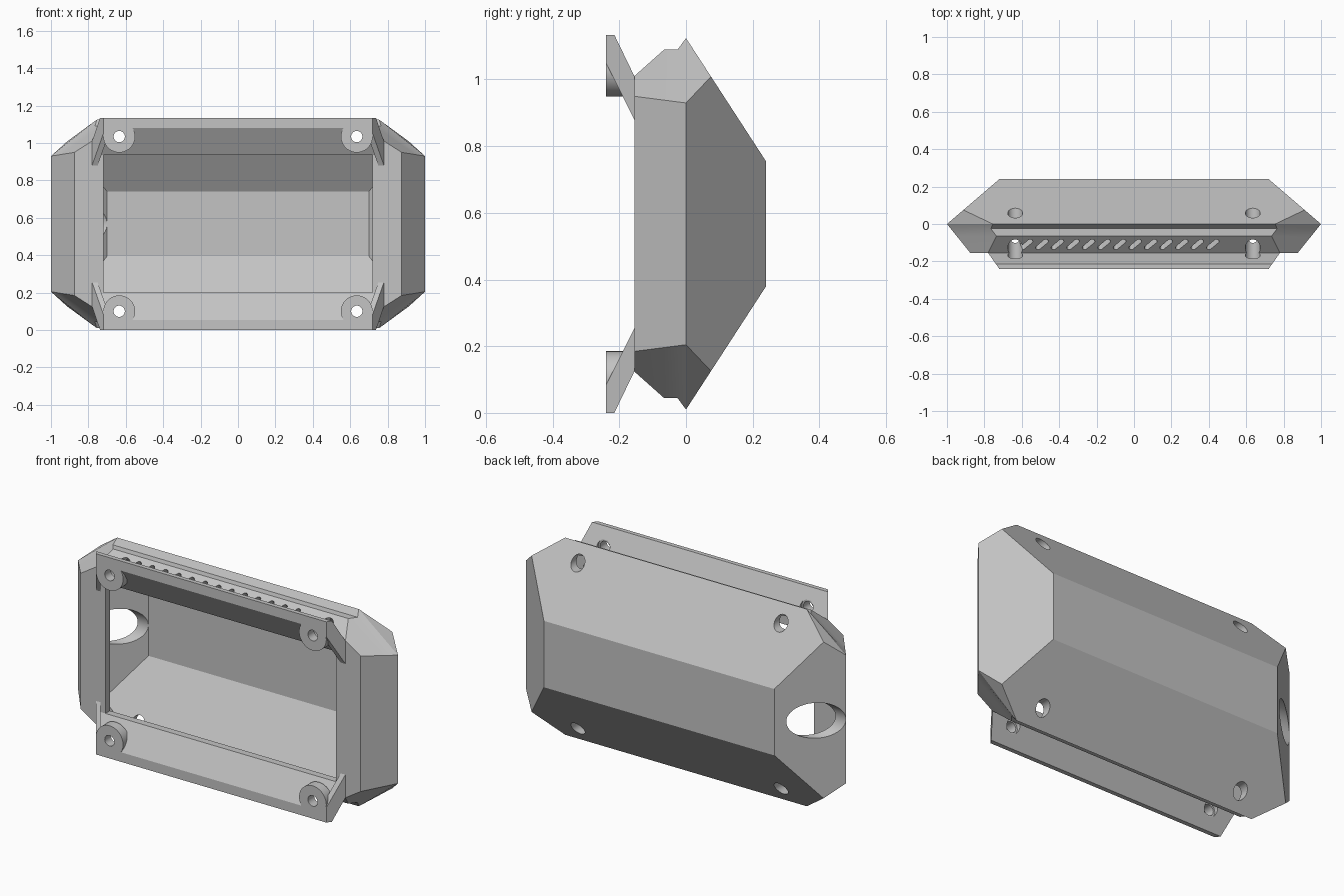
import bpy, bmesh, math
from mathutils import Matrix, Vector

cube = bpy.data.objects.get("Cube")
if cube:
    bpy.data.objects.remove(cube, do_unlink=True)

MID = 0.567            # height of the horizontal symmetry plane
UP = Matrix.Translation((0, 0, MID))

grey = bpy.data.materials.new("plain_grey")
grey.use_nodes = True
grey.diffuse_color = (0.55, 0.55, 0.55, 1)
grey.node_tree.nodes["Principled BSDF"].inputs["Base Color"].default_value = grey.diffuse_color


def finish(bm, name):
    """Turn a bmesh built around the symmetry plane into an object."""
    bmesh.ops.remove_doubles(bm, verts=bm.verts, dist=1e-5)
    bmesh.ops.recalc_face_normals(bm, faces=bm.faces)
    bm.transform(UP)
    mesh = bpy.data.meshes.new(name)
    bm.to_mesh(mesh)
    bm.free()
    mesh.materials.append(grey)
    obj = bpy.data.objects.new(name, mesh)
    bpy.context.collection.objects.link(obj)
    return obj


def skin(bm, loops):
    """Skin a list of equal-length point loops and cap both ends."""
    rows = [[bm.verts.new(p) for p in loop] for loop in loops]
    n = len(rows[0])
    for a, b in zip(rows, rows[1:]):
        for i in range(n):
            j = (i + 1) % n
            bm.faces.new((a[i], a[j], b[j], b[i]))
    bm.faces.new(rows[0])
    bm.faces.new(rows[-1])


def octagon(y, side, side_h, top, top_h):
    quarter = [(side, side_h), (top, top_h)]
    half = quarter + [(-x, h) for x, h in reversed(quarter)]
    return [(x, y, h) for x, h in half] + [(x, y, -h) for x, h in reversed(half)]


def housing(rings, name):
    bm = bmesh.new()
    skin(bm, [octagon(*r) for r in rings])
    return finish(bm, name)


def rod(bm, x, h, y0, y1, r, seg=32):
    """Cylinder along y."""
    m = Matrix.Translation((x, (y0 + y1) / 2, h)) @ Matrix.Rotation(math.pi / 2, 4, 'X')
    return bmesh.ops.create_cone(bm, cap_ends=True, segments=seg, radius1=r,
                                 radius2=r, depth=abs(y1 - y0), matrix=m)["verts"]


def cut(obj, cutters):
    bpy.context.view_layer.objects.active = obj
    for c in cutters:
        mod = obj.modifiers.new("cut", 'BOOLEAN')
        mod.operation, mod.solver, mod.object = 'DIFFERENCE', 'EXACT', c
        bpy.ops.object.modifier_apply(modifier=mod.name)


CORNERS = [(sx * 0.635, sz * 0.467) for sx in (-1, 1) for sz in (-1, 1)]

# Faceted housing and its hollow
shell = housing([
    (0.24, 0.72, 0.1875, 0.72, 0.1875),
    (0.075, 0.9125, 0.4416, 0.9125, 0.4416),
    (0, 1, 0.3625, 0.755, 0.557),
    (-0.025, 0.98, 0.3657, 0.765, 0.523),
    (-0.065, 0.9476, 0.3709, 0.735, 0.523),
    (-0.155, 0.875, 0.3825, 0.78, 0.443)], "housing")
hollow = housing([
    (0.2, 0.70, 0.1725, 0.70, 0.1725),
    (0.05, 0.875, 0.4035, 0.875, 0.4035),
    (0, 0.935, 0.34, 0.73, 0.48),
    (-0.115, 0.86, 0.36, 0.75, 0.42)], "hollow_cutter")

# Front opening
bm = bmesh.new()
bmesh.ops.create_cube(bm, size=1, matrix=Matrix.Translation((0, -0.15, 0))
                      @ Matrix.Diagonal((1.44, 0.2, 0.736, 1)))
opening = finish(bm, "opening_cutter")

# Round cable port in one end
bm = bmesh.new()
bmesh.ops.create_cone(bm, cap_ends=True, segments=48, radius1=0.1, radius2=0.1, depth=0.6,
                      matrix=Matrix.Translation((-0.9, 0.1, 0)) @ Matrix.Rotation(math.pi / 2, 4, 'Y'))
port = finish(bm, "port_cutter")

# Screw holes: wide access from the back, narrow through the bosses
bm = bmesh.new()
for x, h in CORNERS:
    rod(bm, x, h, -0.185, 0.4, 0.04)
access = finish(bm, "access_cutter")
bm = bmesh.new()
for x, h in CORNERS:
    rod(bm, x, h, -0.4, -0.1, 0.03)
screws = finish(bm, "screw_cutter")

# Row of slanted vents along the upper front slope
normal = Vector((0, -0.66, 0.75)).normalized()
along = Vector((0.06, 0.05, 0.044)).normalized()
across = normal.cross(along)
bm = bmesh.new()
for i in range(13):
    vs = bmesh.ops.create_cone(bm, cap_ends=True, segments=18, radius1=0.014,
                               radius2=0.014, depth=0.16)["verts"]
    for v in vs:
        v.co.x += math.copysign(0.03, v.co.x)
    m = Matrix((along, across, normal)).transposed().to_4x4()
    m.translation = (-0.575 + i * 0.083, -0.11, 0.483)
    bmesh.ops.transform(bm, matrix=m, verts=vs)
vents = finish(bm, "vent_cutter")

cut(shell, [hollow, opening, port, access, vents])


def flare(y):
    """Half width of a mounting flange at depth y."""
    return 0.72 + 0.06 * (y + 0.24) / 0.085


EDGE = [(-0.24, 0.567), (-0.215, 0.567), (-0.155, 0.443)]
STRIP = EDGE + [(-0.155, 0.368), (-0.24, 0.513)]
GUSSET = EDGE + [(-0.155, 0.313), (-0.24, 0.483)]
slope = Vector((0, 0.124, 0.06))

parts = [shell]
for label, s in (("upper", 1), ("lower", -1)):
    # Sloping flange strip
    bm = bmesh.new()
    skin(bm, [[(k * flare(y), y, s * h) for y, h in STRIP] for k in (-1, 1)])
    strip = finish(bm, label + "_flange")
    cut(strip, [access, screws])
    parts.append(strip)
    for side, k in (("left", 1), ("right", -1)):
        # Flared gusset closing the end of the strip
        bm = bmesh.new()
        skin(bm, [[(k * (flare(y) - t), y, s * h) for y, h in GUSSET] for t in (0, 0.03)])
        parts.append(finish(bm, f"{label}_{side}_gusset"))
        # Screw boss trimmed to the strip's outer slope
        bm = bmesh.new()
        rod(bm, k * 0.635, s * 0.467, -0.24, -0.185, 0.085, 40)
        cutline = bmesh.ops.bisect_plane(
            bm, geom=bm.verts[:] + bm.edges[:] + bm.faces[:], clear_outer=True,
            plane_co=(0, -0.217, s * 0.567), plane_no=(0, slope.y, s * slope.z))
        bmesh.ops.holes_fill(bm, edges=[e for e in bm.edges if e.is_boundary])
        boss = finish(bm, f"{label}_{side}_boss")
        cut(boss, [access, screws])
        parts.append(boss)

for c in (hollow, opening, port, access, screws, vents):
    bpy.data.objects.remove(c, do_unlink=True)

# Smooth the round walls, keep the facets sharp
for p in parts:
    bpy.ops.object.select_all(action='DESELECT')
    p.select_set(True)
    bpy.context.view_layer.objects.active = p
    bpy.ops.object.shade_smooth_by_angle(angle=math.radians(15))
